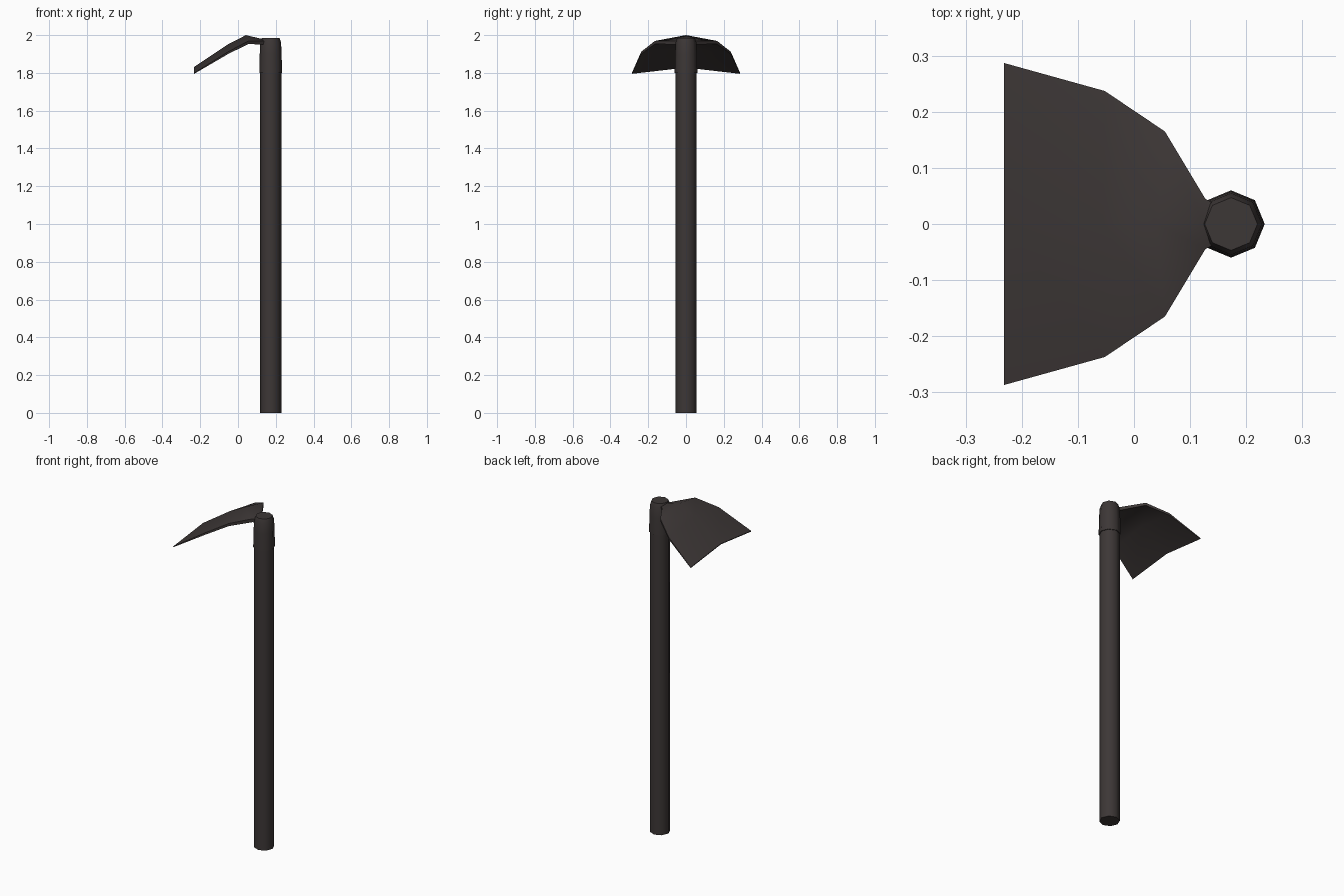
import bpy, bmesh, math

if "Cube" in bpy.data.objects:
    bpy.data.objects.remove(bpy.data.objects["Cube"])

SIDES = 8
AXIS_X = 0.173

iron = bpy.data.materials.new("dark brown iron")
iron.diffuse_color = (0.046, 0.038, 0.037, 1)
iron.use_nodes = True
iron.node_tree.nodes["Principled BSDF"].inputs["Base Color"].default_value = iron.diffuse_color


def finish(name, bm, angle):
    bmesh.ops.recalc_face_normals(bm, faces=bm.faces)
    mesh = bpy.data.meshes.new(name)
    bm.to_mesh(mesh)
    bm.free()
    mesh.materials.append(iron)
    ob = bpy.data.objects.new(name, mesh)
    bpy.context.collection.objects.link(ob)
    bpy.ops.object.select_all(action='DESELECT')
    ob.select_set(True)
    bpy.context.view_layer.objects.active = ob
    bpy.ops.object.shade_smooth_by_angle(angle=math.radians(angle))
    return ob


def turned(name, profile):
    """Eight-sided turned part from (radius, height) pairs, capped at both ends."""
    bm = bmesh.new()
    rings = []
    for r, z in profile:
        rings.append([bm.verts.new((AXIS_X + r * math.cos(math.tau * i / SIDES),
                                    r * math.sin(math.tau * i / SIDES), z))
                      for i in range(SIDES)])
    for a, b in zip(rings, rings[1:]):
        for i in range(SIDES):
            j = (i + 1) % SIDES
            bm.faces.new((a[i], a[j], b[j], b[i]))
    bm.faces.new(rings[0][::-1])
    bm.faces.new(rings[-1])
    return finish(name, bm, 55)


# Long handle and the socket that caps it
turned("handle", [(0.056, 0.0), (0.056, 1.85)])
turned("socket", [(0.060, 1.80), (0.058, 1.90), (0.055, 1.96), (0.047, 1.985)])

# Flared blade: x at ridge, x at rim, half width, ridge z, rim z, thickness
rows = [(0.145, 0.145, 0.035, 1.975, 1.968, 0.020),
        (0.125, 0.127, 0.045, 1.980, 1.970, 0.020),
        (0.042, 0.055, 0.165, 2.000, 1.969, 0.016),
        (-0.055, -0.052, 0.237, 1.950, 1.912, 0.012),
        (-0.232, -0.232, 0.287, 1.832, 1.799, 0.004)]
bm = bmesh.new()
loops = []
for xc, xe, w, zc, ze, t in rows:
    top = [(xe, -w, ze), (xc, 0, zc), (xe, w, ze)]
    under = [(x, y, z - t) for x, y, z in reversed(top)]
    loops.append([bm.verts.new(p) for p in top + under])
for a, b in zip(loops, loops[1:]):
    for i in range(6):
        j = (i + 1) % 6
        bm.faces.new((a[i], a[j], b[j], b[i]))
for end in (loops[0], loops[-1]):
    bm.faces.new((end[0], end[1], end[4], end[5]))
    bm.faces.new((end[1], end[2], end[3], end[4]))
finish("blade", bm, 50)
